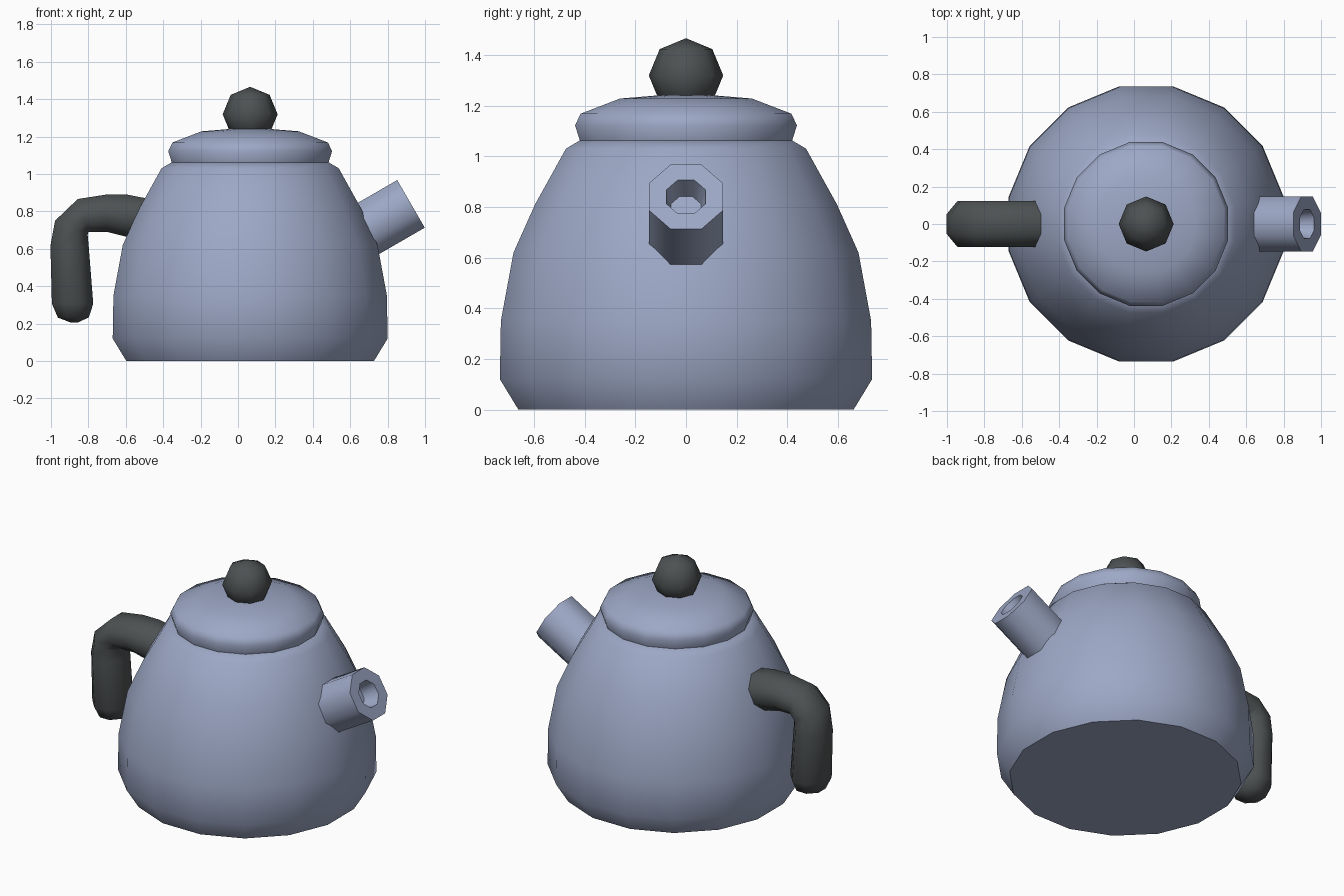
import bpy, bmesh, math
from mathutils import Vector

if "Cube" in bpy.data.objects:
    bpy.data.objects.remove(bpy.data.objects["Cube"])

CX = 0.065          # body axis
C8 = math.cos(math.pi / 8)
C16 = math.cos(math.pi / 16)


def material(name, rgb):
    m = bpy.data.materials.new(name)
    m.diffuse_color = (*rgb, 1)
    m.use_nodes = True
    m.node_tree.nodes["Principled BSDF"].inputs["Base Color"].default_value = m.diffuse_color
    return m


ENAMEL = material("blue_grey_enamel", (0.335, 0.39, 0.56))
DARK = material("dark_grey_plastic", (0.075, 0.083, 0.086))


def skin(name, rings, mat, angle=50):
    """Join rings of points with quads and cap both ends."""
    bm = bmesh.new()
    loops = [[bm.verts.new(p) for p in r] for r in rings]
    n = len(loops[0])
    for a, b in zip(loops, loops[1:]):
        for i in range(n):
            j = (i + 1) % n
            bm.faces.new((a[i], a[j], b[j], b[i]))
    bm.faces.new(loops[0][::-1])
    bm.faces.new(loops[-1])
    bmesh.ops.recalc_face_normals(bm, faces=bm.faces)
    me = bpy.data.meshes.new(name)
    bm.to_mesh(me)
    bm.free()
    me.materials.append(mat)
    ob = bpy.data.objects.new(name, me)
    bpy.context.collection.objects.link(ob)
    smooth(ob, angle)
    return ob


def smooth(ob, angle):
    bpy.ops.object.select_all(action='DESELECT')
    ob.select_set(True)
    bpy.context.view_layer.objects.active = ob
    bpy.ops.object.shade_smooth_by_angle(angle=math.radians(angle))


def ring(centre, u, v, n):
    """n-gon with flats on the u and v directions."""
    k = math.cos(math.pi / n)
    pts = []
    for i in range(n):
        t = 2 * math.pi * (i + 0.5) / n
        pts.append(centre + u * (math.cos(t) / k) + v * (math.sin(t) / k))
    return pts


def lathe(name, profile, mat):
    return skin(name, [ring(Vector((CX, 0, z)), Vector((r, 0, 0)), Vector((0, r, 0)), 16)
                       for r, z in profile], mat)


# body and lid
lathe("body", [(0.662, 0), (0.735, 0.12), (0.731, 0.35), (0.681, 0.62),
               (0.596, 0.81), (0.474, 1.03), (0.42, 1.062)], ENAMEL)
lathe("lid", [(0.418, 1.058), (0.438, 1.122), (0.416, 1.168),
              (0.26, 1.228), (0.09, 1.242)], ENAMEL)

# knob
bpy.ops.mesh.primitive_uv_sphere_add(segments=8, ring_count=4, radius=0.147,
                                     location=(CX, 0, 1.319))
knob = bpy.context.object
knob.name = "knob"
knob.data.materials.append(DARK)
smooth(knob, 60)

# spout with a recessed opening
tip = Vector((0.925, 0, 0.84))
axis = Vector((math.cos(math.radians(30)), 0, 0.5))
up = Vector((-0.5, 0, axis.x))
side = Vector((0, 1, 0))
skin("spout", [ring(tip + axis * d, up * r, side * r, 8)
               for d, r in [(-0.45, 0.147), (0, 0.147), (0, 0.077), (-0.1, 0.06)]], ENAMEL, 60)

# handle: outer and inner edge of each section, plus half width
sections = [((-0.45, 0.862), (-0.45, 0.64), 0.124),
            ((-0.59, 0.889), (-0.59, 0.663), 0.124),
            ((-0.71, 0.889), (-0.70, 0.69), 0.124),
            ((-0.857, 0.866), (-0.80, 0.69), 0.124),
            ((-0.978, 0.75), (-0.804, 0.675), 0.124),
            ((-1.003, 0.617), (-0.798, 0.61), 0.124),
            ((-0.995, 0.307), (-0.774, 0.307), 0.124),
            ((-0.963, 0.232), (-0.797, 0.234), 0.09),
            ((-0.895, 0.206), (-0.855, 0.206), 0.02)]
rings = []
for (ox, oz), (ix, iz), w in sections:
    o, i = Vector((ox, 0, oz)), Vector((ix, 0, iz))
    rings.append(ring((o + i) / 2, (o - i) / 2, Vector((0, w, 0)), 8))
skin("handle", rings, DARK, 60)
